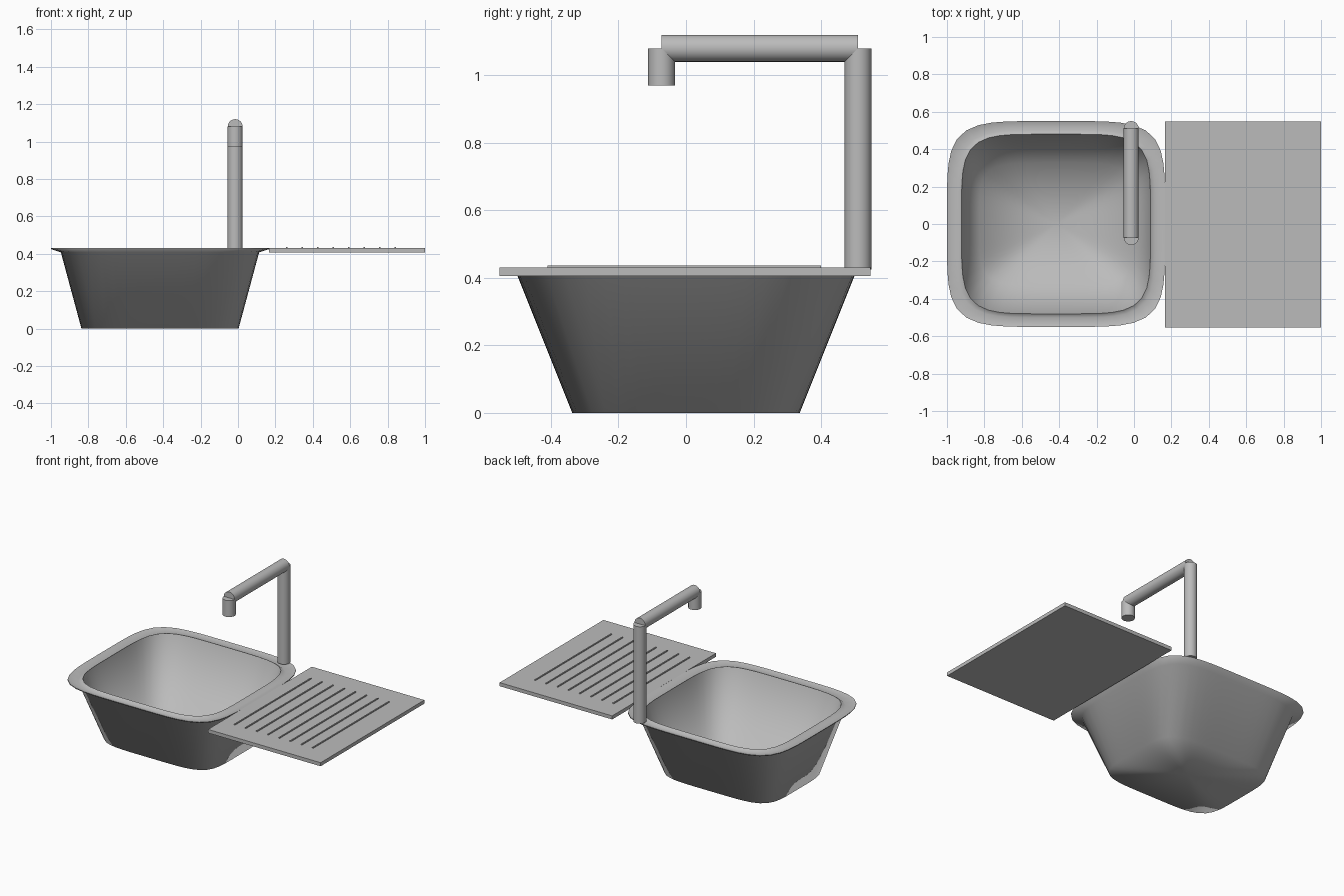
import bpy, bmesh, math
from mathutils import Vector

if "Cube" in bpy.data.objects:
    bpy.data.objects.remove(bpy.data.objects["Cube"])

steel = bpy.data.materials.new("brushed_steel")
steel.diffuse_color = (0.5, 0.5, 0.5, 1)
steel.use_nodes = True
steel.node_tree.nodes["Principled BSDF"].inputs["Base Color"].default_value = steel.diffuse_color


def finish(name, bm, smooth=None):
    bmesh.ops.recalc_face_normals(bm, faces=bm.faces)
    me = bpy.data.meshes.new(name)
    bm.to_mesh(me)
    bm.free()
    me.materials.append(steel)
    ob = bpy.data.objects.new(name, me)
    bpy.context.collection.objects.link(ob)
    if smooth:
        bpy.ops.object.select_all(action='DESELECT')
        ob.select_set(True)
        bpy.context.view_layer.objects.active = ob
        bpy.ops.object.shade_smooth_by_angle(angle=math.radians(smooth))
    return ob


def rounded_ring(bm, cx, hx, hy, z, n=64, power=5):
    """Loop of vertices around a soft-cornered rectangle."""
    ring = []
    for i in range(n):
        a = 2 * math.pi * (i + 0.5) / n
        c, s = math.cos(a), math.sin(a)
        r = (abs(c) ** power + abs(s) ** power) ** (-1 / power)
        ring.append(bm.verts.new((cx + hx * r * c, hy * r * s, z)))
    return ring


def box(name, x0, x1, y0, y1, z0, z1):
    bm = bmesh.new()
    bmesh.ops.create_cube(bm, size=1)
    for v in bm.verts:
        v.co = ((x0 + x1) / 2 + v.co.x * (x1 - x0),
                (y0 + y1) / 2 + v.co.y * (y1 - y0),
                (z0 + z1) / 2 + v.co.z * (z1 - z0))
    return finish(name, bm)


def pipe(name, a, b, radius=0.04):
    a, b = Vector(a), Vector(b)
    bm = bmesh.new()
    bmesh.ops.create_cone(bm, cap_ends=True, segments=32, radius1=radius,
                          radius2=radius, depth=(b - a).length)
    turn = (b - a).to_track_quat('Z', 'Y')
    for v in bm.verts:
        v.co = turn @ v.co + (a + b) / 2
    return finish(name, bm, 40)


# Basin: outer wall, flared flange, raised lip, then inner wall
profile = [(0.42, 0.337, 0.0), (0.53, 0.50, 0.408), (0.583, 0.55, 0.425),
           (0.583, 0.55, 0.43), (0.53, 0.50, 0.414), (0.505, 0.48, 0.43),
           (0.41, 0.327, 0.012)]
CX = -0.417
bm = bmesh.new()
rings = [rounded_ring(bm, CX, *p) for p in profile]
for lo, hi in zip(rings, rings[1:]):
    for i in range(len(lo)):
        j = (i + 1) % len(lo)
        bm.faces.new((lo[i], lo[j], hi[j], hi[i]))
# Floor fans, outside and inside
for ring, z in ((rings[0], 0.0), (rings[-1], 0.012)):
    mid = bm.verts.new((CX, 0, z))
    for i in range(len(ring)):
        bm.faces.new((ring[i], ring[(i + 1) % len(ring)], mid))
finish("basin", bm, 85)

# Draining board with raised ribs
box("drain_board", 0.165, 1.0, -0.553, 0.547, 0.406, 0.43)
for k in range(8):
    x = 0.26 + k * 0.083
    box(f"drain_rib_{k + 1}", x - 0.004, x + 0.004, -0.41, 0.40, 0.428, 0.436)

# Tap: post, arm and spout
FX = -0.015
pipe("tap_post", (FX, 0.51, 0.43), (FX, 0.51, 1.08))
pipe("tap_arm", (FX, -0.072, 1.08), (FX, 0.51, 1.08))
pipe("tap_spout", (FX, -0.072, 0.97), (FX, -0.072, 1.08))
